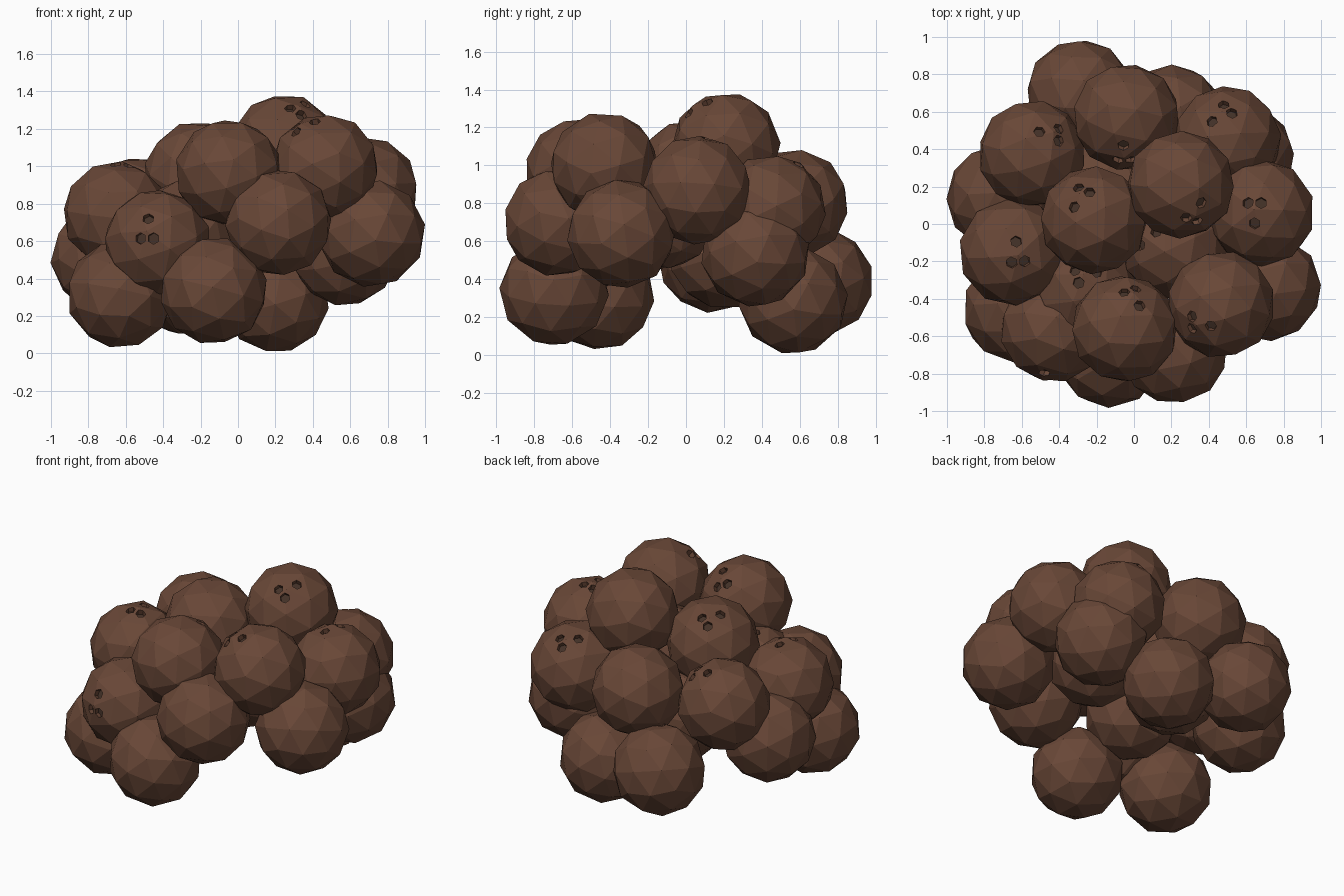
import bpy, bmesh, math
from mathutils import Vector, Matrix

if "Cube" in bpy.data.objects:
    bpy.data.objects.remove(bpy.data.objects["Cube"])

R = 0.289


def material(name, color):
    m = bpy.data.materials.new(name)
    m.diffuse_color = (*color, 1)
    m.use_nodes = True
    m.node_tree.nodes["Principled BSDF"].inputs["Base Color"].default_value = m.diffuse_color
    return m


husk = material("husk_brown", (0.14, 0.063, 0.038))
dark = material("eye_dark", (0.055, 0.03, 0.02))


def mesh_object(name, bm):
    me = bpy.data.meshes.new(name)
    bm.to_mesh(me)
    bm.free()
    ob = bpy.data.objects.new(name, me)
    bpy.context.collection.objects.link(ob)
    return ob


# Low-poly nut body
bm = bmesh.new()
bmesh.ops.create_icosphere(bm, subdivisions=2, radius=R)
body = mesh_object("nut_body", bm)

# Three six-sided eyes sunk into the top of the nut
bm = bmesh.new()
for x, y in ((-0.034, 0.035), (0.034, 0.035), (0, -0.072)):
    tilt = Vector((0, 0, 1)).rotation_difference(Vector((x, y, 0.26)))
    place = tilt.to_matrix().to_4x4() @ Matrix.Translation((0, 0, 0.3))
    bmesh.ops.create_cone(bm, cap_ends=True, segments=6, radius1=0.031,
                          radius2=0.031, depth=0.11, matrix=place)
cutter = mesh_object("eye_cutter", bm)
cutter.hide_render = True

mod = body.modifiers.new("eyes", 'BOOLEAN')
mod.operation = 'DIFFERENCE'
mod.solver = 'EXACT'
mod.object = cutter
deps = bpy.context.evaluated_depsgraph_get()
nut_mesh = bpy.data.meshes.new_from_object(body.evaluated_get(deps))
nut_mesh.name = "coconut"
nut_mesh.materials.clear()
nut_mesh.materials.append(husk)
nut_mesh.materials.append(dark)
for p in nut_mesh.polygons:
    p.use_smooth = False
    # the eye floors are the only faces whose every corner lies deep inside
    deep = all(nut_mesh.vertices[v].co.length < 0.256 for v in p.vertices)
    p.material_index = 1 if deep else 0
bpy.data.objects.remove(body)
bpy.data.objects.remove(cutter)

# Nuts with visible eyes: centre, eye axis, direction of the lone eye
nuts = [
    ((-0.04, 0.57, 0.80), (-0.05, -0.75, 0.66), (0, 1, 0)),
    ((0.50, 0.45, 0.77), (-0.10, 0.53, 0.84), (-0.7, -0.7, 0)),
    ((-0.545, 0.375, 0.765), (0.40, 0.40, 0.82), (-1, 0, 0)),
    ((-0.215, 0.02, 0.955), (-0.26, 0.49, 0.83), (-0.4, -1, 0)),
    ((0.25, 0.21, 1.10), (0.28, -0.58, 0.76), (0.3, 1, 0)),
    ((0.68, 0.06, 0.87), (-0.13, 0.06, 0.98), (0, -1, 0)),
    ((-0.65, -0.15, 0.74), (0.10, -0.06, 0.98), (-0.1, 1, 0)),
    ((-0.05, -0.56, 0.965), (0.17, 0.66, 0.73), (0.3, -1, 0)),
    ((0.465, -0.43, 0.995), (-0.45, -0.38, 0.80), (1, 0, 0)),
    ((-0.43, -0.56, 0.59), (-0.20, -0.95, 0.22), (0, 0, 1)),
    ((0.22, -0.12, 0.74), (-0.60, 0.20, 0.77), (1, 0.2, 0)),
]

# Nuts whose eyes are turned into the pile
hidden = [
    ((-0.29, 0.70, 0.385), (0.3, -0.3, 1)),
    ((0.20, 0.565, 0.29), (-0.3, -0.1, 1)),
    ((0.57, 0.365, 0.54), (-0.3, -0.2, 1)),
    ((-0.715, 0.14, 0.51), (0.5, 0.1, 1)),
    ((0.715, -0.34, 0.64), (-1, 0.4, 0.2)),
    ((-0.63, -0.455, 0.315), (0.2, 0.1, 1)),
    ((-0.13, -0.695, 0.335), (-0.6, 0.6, 0.6)),
    ((0.215, -0.675, 0.70), (-0.2, 0.9, 0.3)),
    ((-0.27, -0.35, 0.645), (0, 0.3, 1)),
    ((-0.13, 0.20, 0.53), (0, -0.3, 1)),
]
nuts += [(c, axis, (1, 0.3, 0.1)) for c, axis in hidden]

# Stack the pile
for i, (centre, axis, lone) in enumerate(nuts, 1):
    z = Vector(axis).normalized()
    y = -Vector(lone)
    y = (y - z * y.dot(z)).normalized()
    x = y.cross(z)
    rot = Matrix((x, y, z)).transposed().to_4x4()
    ob = bpy.data.objects.new(f"coconut_{i:02d}", nut_mesh)
    ob.matrix_world = Matrix.Translation(centre) @ rot
    bpy.context.collection.objects.link(ob)
